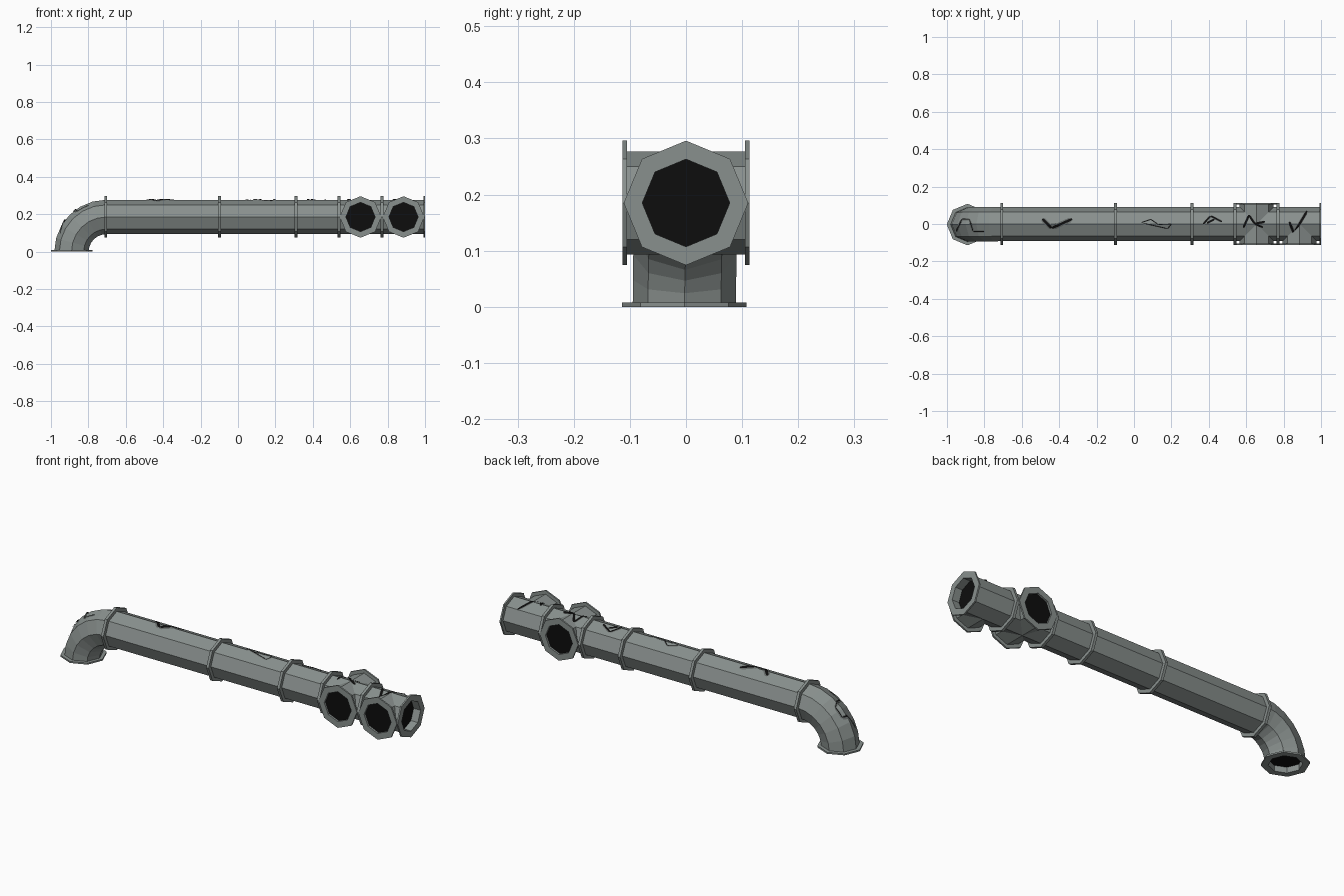
import bpy, bmesh, math
from mathutils import Vector

if "Cube" in bpy.data.objects:
    bpy.data.objects.remove(bpy.data.objects["Cube"])

R, RF, RH = 0.092, 0.111, 0.078     # pipe, flange and opening radii
ZC, XE = 0.185, -0.705              # pipe axis height, elbow start


def material(name, col):
    m = bpy.data.materials.new(name)
    m.diffuse_color = (*col, 1)
    m.use_nodes = True
    m.node_tree.nodes["Principled BSDF"].inputs["Base Color"].default_value = m.diffuse_color
    return m


STEEL = material("grey_steel", (0.25, 0.28, 0.27))
BLACK = material("black_opening", (0.004, 0.004, 0.004))
DENT = material("dark_grey_scratch", (0.13, 0.145, 0.14))


def finish(name, bm, mat, fix=True):
    if fix:
        bmesh.ops.recalc_face_normals(bm, faces=bm.faces)
    me = bpy.data.meshes.new(name)
    bm.to_mesh(me)
    bm.free()
    me.materials.append(mat)
    ob = bpy.data.objects.new(name, me)
    bpy.context.collection.objects.link(ob)
    return ob


def frame(axis):
    """Two directions across the pipe, so a corner always points straight up."""
    a = Vector(axis).normalized()
    u = Vector((0, 1, 0)) if abs(a.y) < 0.5 else Vector((1, 0, 0))
    return a, u, a.cross(u)


def octagon(c, axis, r):
    a, u, v = frame(axis)
    return [Vector(c) + r * (math.cos(k * math.pi / 4) * u + math.sin(k * math.pi / 4) * v)
            for k in range(8)]


def loft(name, rings, mat, closed=False, fix=True):
    bm = bmesh.new()
    rows = [[bm.verts.new(p) for p in ring] for ring in rings]
    if closed:
        rows.append(rows[0])
    for a, b in zip(rows, rows[1:]):
        for k in range(8):
            bm.faces.new((a[k], a[(k + 1) % 8], b[(k + 1) % 8], b[k]))
    return finish(name, bm, mat, fix)


def flange(name, c, axis, thick, inner):
    """Octagonal ring from c backwards along the axis."""
    c, a = Vector(c), Vector(axis)
    b = c - a * thick
    loft(name, [octagon(c, a, RF), octagon(b, a, RF), octagon(b, a, inner),
                octagon(c, a, inner)], STEEL, closed=True)


def port(name, c, axis, depth):
    """Open end: flange, inner wall and recessed black disc."""
    c, a = Vector(c), Vector(axis)
    flange(name + "_flange", c, a, 0.008, RH)
    wall = loft(name + "_inner_wall", [octagon(c - a * 0.008, a, RH),
                octagon(c - a * (depth + 0.001), a, RH)], STEEL)
    wall.data.flip_normals()
    bm = bmesh.new()
    bm.faces.new([bm.verts.new(p) for p in octagon(c - a * depth, a, RH)])
    finish(name + "_dark_hole", bm, BLACK, False)


# Main straight pipe
X = Vector((1, 0, 0))
loft("main_pipe", [octagon((XE, 0, ZC), X, R), octagon((0.993, 0, ZC), X, R)], STEEL)

# Elbow turning down to the ground
SEG = 6
rings = []
for i in range(SEG + 1):
    t = math.pi / 2 * i / SEG
    c = (XE - ZC * math.sin(t), -0.003 * i / SEG, ZC * math.cos(t))
    rings.append(octagon(c, (math.cos(t), 0, math.sin(t)), R))
loft("elbow", rings, STEEL)

# Joint rings along the pipe
for i, x in enumerate((-0.707, -0.099, 0.31, 0.54, 0.77)):
    flange(f"joint_ring_{i + 1}", (x + 0.007, 0, ZC), X, 0.014, R - 0.002)

# Side branches, mitred into the main pipe
for name, x, s in (("cross_front", 0.655, -1), ("cross_back", 0.655, 1), ("tee_front", 0.885, -1)):
    end = octagon((x, s * 0.106, ZC), (0, s, 0), R)
    root = [Vector((p.x, s * abs(p.x - x), p.z)) for p in end]
    loft(name + "_branch", [root, end], STEEL)
    port(name, (x, s * 0.113, ZC), (0, s, 0), 0.010)

# Open ends
port("right_end", (1.0, 0, ZC), X, 0.04)
port("elbow_end", (XE - ZC, -0.003, 0), (0, 0, -1), 0.03)


def drape(x, y, lift):
    """Height of the pipe's upper surface."""
    rad = ZC + R - 0.414 * abs(y) + lift
    return rad if x > XE else math.sqrt(max(rad ** 2 - (x - XE) ** 2, 0))


def scratch(name, pts, w, mat, lift):
    """Thin zigzag strip laid on top of the pipe."""
    bm = bmesh.new()
    for (x0, y0), (x1, y1) in zip(pts, pts[1:]):
        d = Vector((x1 - x0, y1 - y0))
        n = Vector((-d.y, d.x)).normalized() * w / 2
        prev = None
        for i in range(9):
            row = []
            for s in (-1, 0, 1):
                taper = 1.0 if 0 < i < 8 else 0.5
                x = x0 + d.x * i / 8 + n.x * s * taper
                y = y0 + d.y * i / 8 + n.y * s * taper
                row.append(bm.verts.new((x, y, drape(x, y, lift))))
            if prev:
                for k in (0, 1):
                    bm.faces.new((prev[k], row[k], row[k + 1], prev[k + 1]))
            prev = row
    for f in bm.faces:
        f.normal_update()
        if f.normal.z < 0:
            f.normal_flip()
    finish(name, bm, mat, False)


# Scratches on the top: grey edge with a dark core
MARKS = [
    ([(-0.95, -0.04), (-0.92, 0.025), (-0.88, 0.025), (-0.86, -0.04), (-0.80, -0.04)], 0.012, 0.004),
    ([(-0.49, 0.027), (-0.44, -0.022), (-0.33, 0.027)], 0.026, 0.013),
    ([(0.04, 0.008), (0.09, 0.025), (0.13, -0.003), (0.20, 0.0), (0.18, -0.025), (0.05, 0.004)], 0.008, 0.004),
    ([(0.37, 0.0), (0.41, 0.043), (0.47, 0.012)], 0.014, 0.008),
    ([(0.39, 0.005), (0.43, 0.025)], 0.012, 0.009),
    ([(0.585, -0.02), (0.615, 0.048), (0.645, 0.002), (0.70, 0.012)], 0.014, 0.011),
    ([(0.645, 0.0), (0.69, -0.018)], 0.012, 0.009),
    ([(0.83, 0.012), (0.855, -0.05), (0.925, 0.068)], 0.018, 0.012),
]
for i, (pts, w, core) in enumerate(MARKS):
    scratch(f"scratch_edge_{i + 1}", pts, w, DENT, 0.003)
    scratch(f"scratch_core_{i + 1}", pts, core, BLACK, 0.005)
